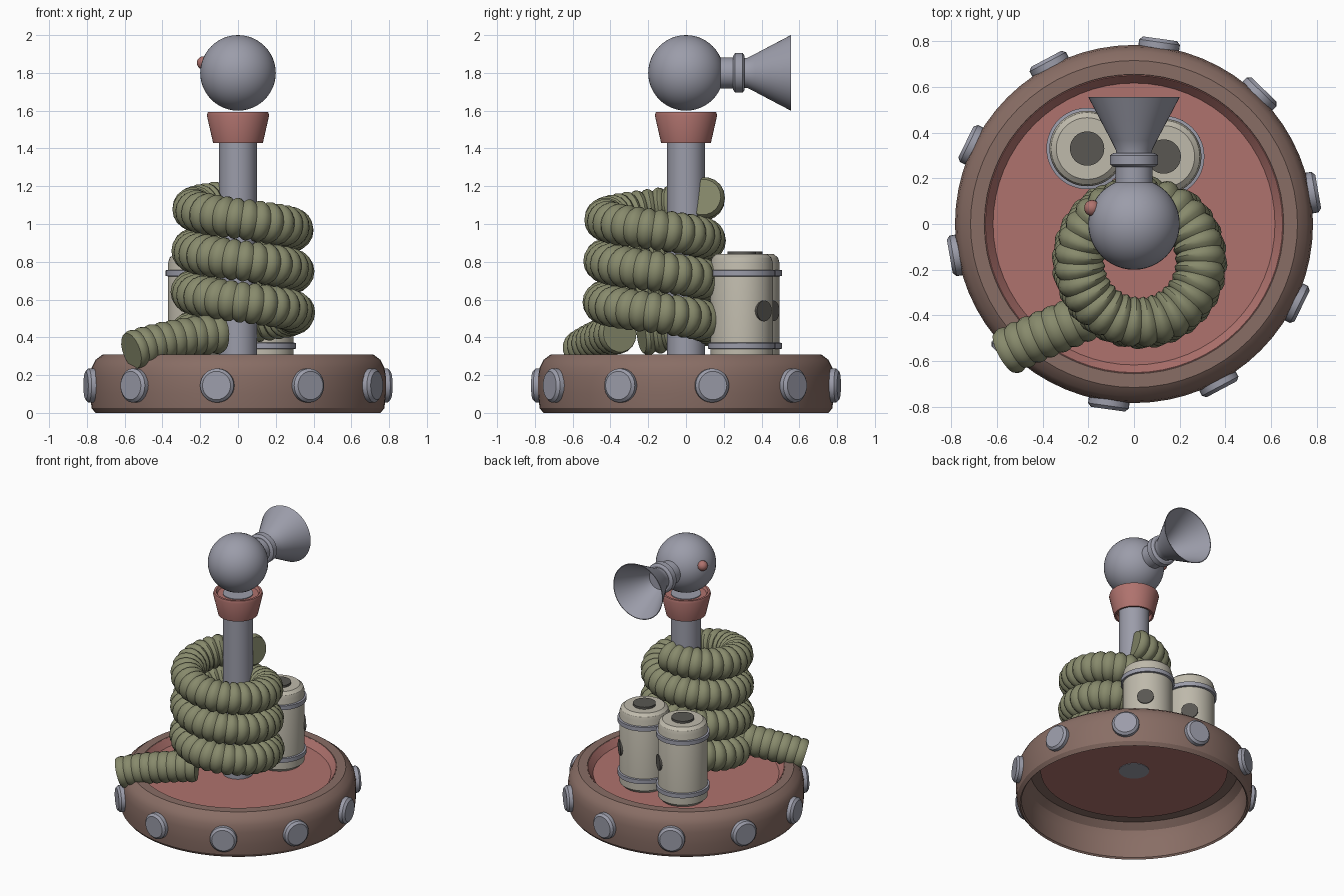
import bpy, bmesh, math
from mathutils import Matrix, Vector

if "Cube" in bpy.data.objects:
    bpy.data.objects.remove(bpy.data.objects["Cube"])


def material(name, rgb):
    m = bpy.data.materials.new(name)
    m.diffuse_color = (*rgb, 1)
    m.use_nodes = True
    m.node_tree.nodes["Principled BSDF"].inputs["Base Color"].default_value = m.diffuse_color
    return m


METAL = material("grey metal", (0.33, 0.335, 0.40))
BROWN = material("brown rubber", (0.25, 0.155, 0.13))
PINK = material("dusty red", (0.43, 0.17, 0.155))
GREEN = material("olive hose", (0.245, 0.255, 0.15))
BEIGE = material("beige paint", (0.52, 0.49, 0.41))
DARK = material("dark grey", (0.10, 0.095, 0.085))


def finish(name, bm, mat, matrix=Matrix(), angle=32):
    bmesh.ops.recalc_face_normals(bm, faces=bm.faces[:])
    mesh = bpy.data.meshes.new(name)
    bm.to_mesh(mesh)
    bm.free()
    mesh.materials.append(mat)
    ob = bpy.data.objects.new(name, mesh)
    ob.matrix_world = matrix
    bpy.context.collection.objects.link(ob)
    bpy.ops.object.select_all(action='DESELECT')
    ob.select_set(True)
    bpy.context.view_layer.objects.active = ob
    bpy.ops.object.shade_smooth_by_angle(angle=math.radians(angle))
    return ob


def skin(bm, rings, loop=False):
    """Bridge rings of vertices; cap both ends unless looped."""
    pairs = list(zip(rings, rings[1:])) + ([(rings[-1], rings[0])] if loop else [])
    for a, b in pairs:
        n = len(a)
        for i in range(n):
            j = (i + 1) % n
            bm.faces.new((a[i], a[j], b[j], b[i]))
    if not loop:
        bm.faces.new(rings[0])
        bm.faces.new(rings[-1])


def lathe(name, profile, mat, matrix=Matrix(), sides=48, loop=False):
    """Spin (radius, height) points round the local z axis."""
    bm = bmesh.new()
    turn = [i * math.tau / sides for i in range(sides)]
    rings = [[bm.verts.new((r * math.cos(a), r * math.sin(a), z)) for a in turn]
             for r, z in profile]
    skin(bm, rings, loop)
    return finish(name, bm, mat, matrix)


def ball(name, centre, radius, mat, segments=48):
    bm = bmesh.new()
    bmesh.ops.create_uvsphere(bm, u_segments=segments, v_segments=segments // 2, radius=radius)
    return finish(name, bm, mat, Matrix.Translation(centre))


def hose(name, path, ridges, valley, ridge, sides=18):
    """Ribbed tube along path(t), t from 0 to 1."""
    bm = bmesh.new()
    steps = ridges * 4
    rings = []
    for k in range(steps + 1):
        t = k / steps
        p = Vector(path(t))
        d = (Vector(path(t + 1e-3)) - Vector(path(t - 1e-3))).normalized()
        side = d.cross(Vector((0, 0, 1))).normalized()
        up = side.cross(d)
        r = valley + (ridge - valley) * (0, 0.75, 1, 0.75)[k % 4]
        rings.append([bm.verts.new(p + r * (side * math.cos(a) + up * math.sin(a)))
                      for a in (i * math.tau / sides for i in range(sides))])
    skin(bm, rings)
    return finish(name, bm, GREEN)


def outward(x, y, z, degrees):
    """Frame whose z axis points horizontally at the given heading."""
    return (Matrix.Translation((x, y, z)) @ Matrix.Rotation(math.radians(degrees), 4, 'Z')
            @ Matrix.Rotation(math.pi / 2, 4, 'Y'))


# Hollow base ring, floor plate and its sloped edge
lathe("base_ring", [(0.755, 0), (0.775, 0.025), (0.783, 0.10), (0.783, 0.19), (0.775, 0.24),
                    (0.755, 0.28), (0.715, 0.31), (0.655, 0.31), (0.62, 0.25), (0.69, 0.25),
                    (0.735, 0.21), (0.75, 0.15), (0.745, 0.01)], BROWN, sides=64, loop=True)
lathe("floor_plate", [(0.62, 0.245), (0.622, 0.262)], PINK, sides=64)
lathe("floor_edge", [(0.621, 0.256), (0.653, 0.308), (0.65, 0.309), (0.615, 0.26)],
      PINK, sides=64, loop=True)

# Round studs around the base
for k in range(10):
    a = 10 + 36 * k
    c, s = math.cos(math.radians(a)), math.sin(math.radians(a))
    lathe(f"stud_{k + 1}", [(0.09, 0), (0.09, 0.038), (0.075, 0.053)], METAL,
          outward(0.765 * c, 0.765 * s, 0.145, a), 28)

# Post, collar and head
lathe("post", [(0.1, 0.242), (0.1, 1.58)], METAL)
lathe("collar", [(0.115, 1.46), (0.12, 1.43), (0.132, 1.43), (0.165, 1.575), (0.16, 1.592),
                 (0.145, 1.592), (0.135, 1.575)], PINK)
ball("head", (0, 0, 1.8), 0.2, METAL)
ball("side_button", (-0.183, 0.07, 1.853), 0.035, PINK, 20)

# Horn behind the head, open at the end
HORN = outward(0, 0, 1.8, 90)
lathe("horn_neck", [(0.082, 0.16), (0.082, 0.26)], METAL, HORN)
lathe("horn_ring", [(0.09, 0.25), (0.105, 0.26), (0.105, 0.30), (0.09, 0.31)], METAL, HORN)
lathe("horn_bell", [(0.078, 0.30), (0.08, 0.325), (0.1, 0.365), (0.145, 0.45), (0.2, 0.555),
                    (0.195, 0.555), (0.14, 0.45), (0.095, 0.365), (0.072, 0.32)], METAL, HORN)

# Two canisters with bands, caps and round side ports
for k, (x, y, face) in enumerate([(-0.205, 0.33, 50), (0.13, 0.295, 45)], 1):
    M = Matrix.Translation((x, y, 0))
    lathe(f"canister_{k}", [(0.135, 0.255), (0.165, 0.285), (0.165, 0.795), (0.157, 0.822),
                            (0.135, 0.84)], BEIGE, M)
    for n, z in (("lower", 0.355), ("upper", 0.74)):
        lathe(f"canister_{k}_{n}_band", [(0.16, z - 0.018), (0.178, z - 0.015),
                                         (0.178, z + 0.015), (0.16, z + 0.018)], METAL, M)
    lathe(f"canister_{k}_cap", [(0.075, 0.83), (0.075, 0.855)], DARK, M)
    c, s = math.cos(math.radians(face)), math.sin(math.radians(face))
    lathe(f"canister_{k}_port", [(0.055, 0), (0.055, 0.032)], DARK,
          outward(x + 0.138 * c, y + 0.138 * s, 0.54, face), 28)


# Coiled hose, winding down from behind the post
def coil_path(t):
    deg = 78 + t * (1275 - 78)
    a = math.radians(deg)
    r = 0.262 + 0.013 * t
    return 0.025 + r * math.cos(a), -0.165 + r * math.sin(a), 1.08 - 0.22 * (deg - 180) / 360


# Loose hose end, bending down across the rim
def tail_path(t):
    p = [Vector(v) for v in ((-0.09, -0.35, 0.42), (-0.25, -0.43, 0.41),
                             (-0.43, -0.49, 0.375), (-0.565, -0.565, 0.328))]
    u = 1 - t
    return p[0] * u**3 + p[1] * 3 * u * u * t + p[2] * 3 * u * t * t + p[3] * t**3


hose("coiled_hose", coil_path, 94, 0.095, 0.111)
hose("hose_end", tail_path, 9, 0.098, 0.107)
